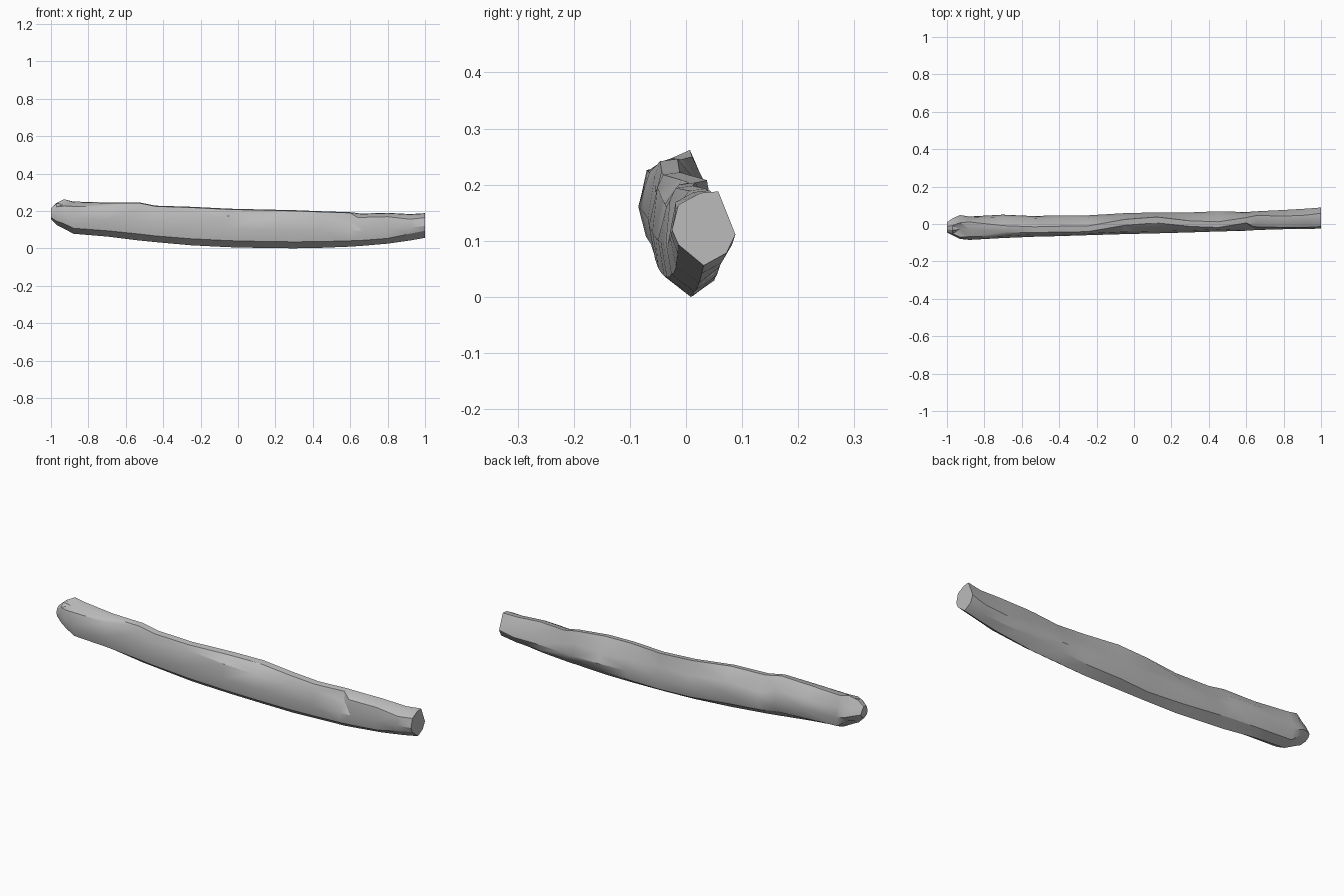
import bpy
import bmesh
import random
from mathutils import Vector

random.seed(4)
cube = bpy.data.objects.get("Cube")
if cube:
    bpy.data.objects.remove(cube, do_unlink=True)

# Weathered grey wood
wood = bpy.data.materials.new("grey_wood")
wood.use_nodes = True
grey = (0.5, 0.5, 0.5, 1)
wood.diffuse_color = grey
wood.node_tree.nodes["Principled BSDF"].inputs["Base Color"].default_value = grey

# Stations along the log: x, front y, back y, bottom z, top z, crest shift
stations = [
    (-1, -.045, .01, .155, .215, 0),
    (-.97, -.06, .03, .125, .243, 0),
    (-.93, -.08, .048, .105, .262, .1),
    (-.88, -.085, .052, .078, .25, .12),
    (-.7, -.075, .05, .063, .245, -.05),
    (-.53, -.068, .042, .042, .246, -.1),
    (-.44, -.066, .046, .033, .228, -.1),
    (-.25, -.06, .046, .016, .222, -.12),
    (-.05, -.054, .058, .006, .212, .12),
    (.12, -.05, .062, .002, .208, .2),
    (.3, -.045, .062, 0, .204, 0),
    (.45, -.04, .068, .003, .198, -.1),
    (.6, -.036, .064, .009, .193, .12),
    (.66, -.032, .068, .013, .186, .2),
    (.8, -.028, .075, .025, .19, .1),
    (.92, -.026, .082, .042, .183, .1),
    (1, -.025, .088, .056, .188, .15),
]

# Cross-section from the keel round the front, over the crest and down the back
section = [(.5, 0), (.1, .17), (0, .48), (.1, .82), (.3, .98),
           (.58, 1), (.88, .68), (1, .42), (.86, .17)]
CREST = (4, 5)
JITTERED = (3, 6, 7, 8)


def ring_points(station):
    """Fit the section into one station, with a wandering crest."""
    x, front, back, low, high, shift = station
    points = []
    for i, (u, v) in enumerate(section):
        if i in CREST:
            u += shift
        if i in JITTERED and abs(x) < .95:
            u += random.uniform(-.04, .04) if i != 7 else 0
            v += random.uniform(-.06, .06)
        points.append(Vector((x, front + u * (back - front), low + v * (high - low))))
    return points


def build_log():
    bm = bmesh.new()
    rings = [[bm.verts.new(p) for p in ring_points(s)] for s in stations]
    count = len(section)
    for a, b in zip(rings, rings[1:]):
        for i in range(count):
            j = (i + 1) % count
            bm.faces.new((a[i], a[j], b[j], b[i]))
    # Cut end and blunt broken end
    bm.faces.new(rings[-1])
    bm.faces.new(rings[0][::-1])
    # Small split in the front near the cut end
    rings[12][3].co += Vector((.01, .022, -.012))
    rings[13][3].co += Vector((-.02, .004, .005))
    # Hollow beside the broken end, on the crest and low on the back
    rings[2][4].co.z -= .025
    rings[3][7].co.y -= .012
    # The bottom of the cut end is bevelled nearly flat
    rings[-1][1].co.z += .015
    rings[-2][1].co.z += .012
    bmesh.ops.triangulate(bm, faces=[f for f in bm.faces if len(f.verts) == 4])
    bmesh.ops.recalc_face_normals(bm, faces=bm.faces)
    mesh = bpy.data.meshes.new("log")
    bm.to_mesh(mesh)
    bm.free()
    mesh.materials.append(wood)
    log = bpy.data.objects.new("log", mesh)
    bpy.context.collection.objects.link(log)
    return log


log = build_log()
bpy.ops.object.select_all(action="DESELECT")
log.select_set(True)
bpy.context.view_layer.objects.active = log
bpy.ops.object.shade_smooth_by_angle(angle=.55)
